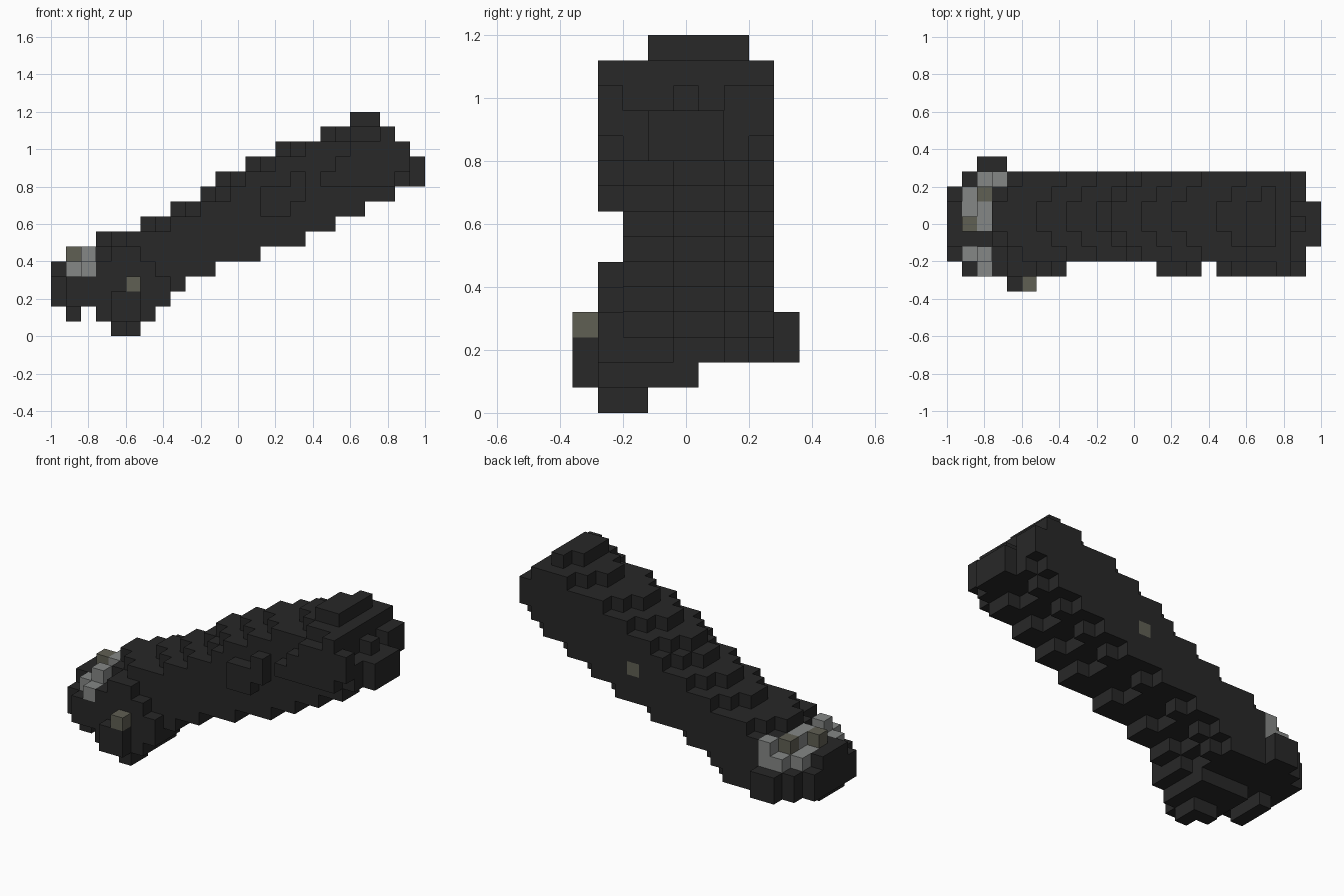
import bpy
import bmesh
from mathutils import Vector

if "Cube" in bpy.data.objects:
    bpy.data.objects.remove(bpy.data.objects["Cube"], do_unlink=True)

S = 0.08                              # block size
ORIGIN = Vector((-1.0, -0.36, 0.0))   # corner of block (0, 0, 0)


def make_material(name, rgb):
    mat = bpy.data.materials.new(name)
    mat.use_nodes = True
    color = (*rgb, 1.0)
    mat.diffuse_color = color
    mat.node_tree.nodes["Principled BSDF"].inputs["Base Color"].default_value = color
    return mat


DARK = make_material("charcoal", (0.021, 0.021, 0.021))
GREY = make_material("light grey", (0.235, 0.245, 0.24))
OLIVE = make_material("olive grey", (0.117, 0.115, 0.088))

blocks = {}   # (i, j, k) -> part name


def fill(part, xs, ys, zs):
    """Fill an inclusive range of blocks with a part."""
    for i in range(xs[0], xs[1] + 1):
        for j in range(ys[0], ys[1] + 1):
            for k in range(zs[0], zs[1] + 1):
                blocks[i, j, k] = part


# Side profile: top and bottom block of each column
TOP = [4, 4, 5, 6, 6, 6, 7, 7, 8, 8, 9, 10, 10, 11, 11,
       12, 12, 12, 13, 13, 14, 14, 13, 12, 11]
BOTTOM = [2, 2, 2, 2, 2, 2, 2, 2, 3, 4, 4, 5, 5, 5, 6,
          6, 6, 7, 7, 8, 8, 9, 9, 10, 10]
# How far the steps trail behind toward each long edge
TRAIL = {2: 2, 3: 1, 4: 0, 5: 0, 6: 1, 7: 2}

# Sloping shaft with arrow-shaped steps on top and notched steps below
for i in range(3, 24):
    for j, trail in TRAIL.items():
        top = TOP[i - trail] if i < 22 else TOP[i]
        if i == 23 and j in (2, 3, 5):
            top -= 1
        low = BOTTOM[i]
        if j in (4, 5, 7) and 7 <= i < 23:
            low = BOTTOM[i + 1]
        if i == 23 and j == 7:        # chamfered back corner of the high end
            low += 1
        fill("shaft", (i, i), (j, j), (low, top))
fill("shaft", (20, 20), (3, 3), (14, 14))
fill("shaft", (24, 24), (3, 5), (10, 11))

# Raised ribs on the front side of the shaft
for i, low, high in ((14, 8, 9), (15, 8, 9), (16, 9, 10)):
    fill("front_rib", (i, i), (1, 1), (low, high))
for i, high in zip(range(18, 24), (10, 11, 12, 12, 13, 12)):
    fill("front_collar", (i, i), (1, 1), (11 if i == 23 else 10, high))

# Rounded low end
fill("low_end", (0, 0), (2, 6), (2, 3))
fill("low_end", (0, 0), (3, 5), (4, 4))
fill("low_end", (1, 1), (1, 7), (2, 3))
fill("low_end", (1, 1), (3, 6), (4, 4))
fill("low_end", (2, 2), (1, 7), (2, 3))
fill("low_end", (2, 2), (2, 6), (4, 4))
fill("low_end", (1, 1), (2, 4), (1, 1))
fill("back_knob", (2, 3), (8, 8), (2, 3))

# Foot hanging under the front of the low end
for i, low, high in ((3, 1, 4), (4, 1, 5), (5, 0, 5), (6, 1, 4), (7, 2, 3)):
    fill("foot", (i, i), (1, 1), (low, high))
fill("foot", (3, 6), (2, 4), (1, 1))
fill("foot", (4, 5), (2, 2), (0, 0))
fill("foot", (4, 5), (0, 0), (1, 2))

# Pale blocks on the low end
for xs, ys, zs in (((1, 1), (5, 6), (4, 4)), ((1, 1), (2, 2), (4, 4)),
                   ((2, 2), (1, 2), (4, 4)), ((2, 2), (2, 2), (5, 5)),
                   ((2, 2), (4, 5), (5, 5)), ((2, 2), (7, 7), (4, 4)),
                   ((3, 3), (7, 7), (4, 5))):
    fill("pale_patch", xs, ys, zs)

# Olive studs
for i, j, k in ((1, 4, 5), (2, 6, 5), (5, 0, 3), (14, 7, 8)):
    fill("olive_stud", (i, i), (j, j), (k, k))

MATERIALS = {"pale_patch": GREY, "olive_stud": OLIVE}


def build(part):
    """Make one object from the exposed sides of a part's blocks."""
    bm = bmesh.new()
    for cell, name in blocks.items():
        if name != part:
            continue
        for axis in range(3):
            for sign in (-1, 1):
                near = list(cell)
                near[axis] += sign
                if tuple(near) in blocks:
                    continue
                u, v = (axis + 1) % 3, (axis + 2) % 3
                loop = [(0, 0), (1, 0), (1, 1), (0, 1)]
                corners = []
                for a, b in (loop if sign > 0 else loop[::-1]):
                    p = Vector(cell)
                    p[axis] += max(sign, 0)
                    p[u] += a
                    p[v] += b
                    corners.append(bm.verts.new(ORIGIN + p * S))
                bm.faces.new(corners)
    bmesh.ops.remove_doubles(bm, verts=bm.verts[:], dist=0.001)
    bmesh.ops.dissolve_limit(bm, angle_limit=0.01, verts=bm.verts[:], edges=bm.edges[:])
    mesh = bpy.data.meshes.new(part)
    bm.to_mesh(mesh)
    bm.free()
    mesh.materials.append(MATERIALS.get(part, DARK))
    bpy.context.collection.objects.link(bpy.data.objects.new(part, mesh))


for part in sorted(set(blocks.values())):
    build(part)
